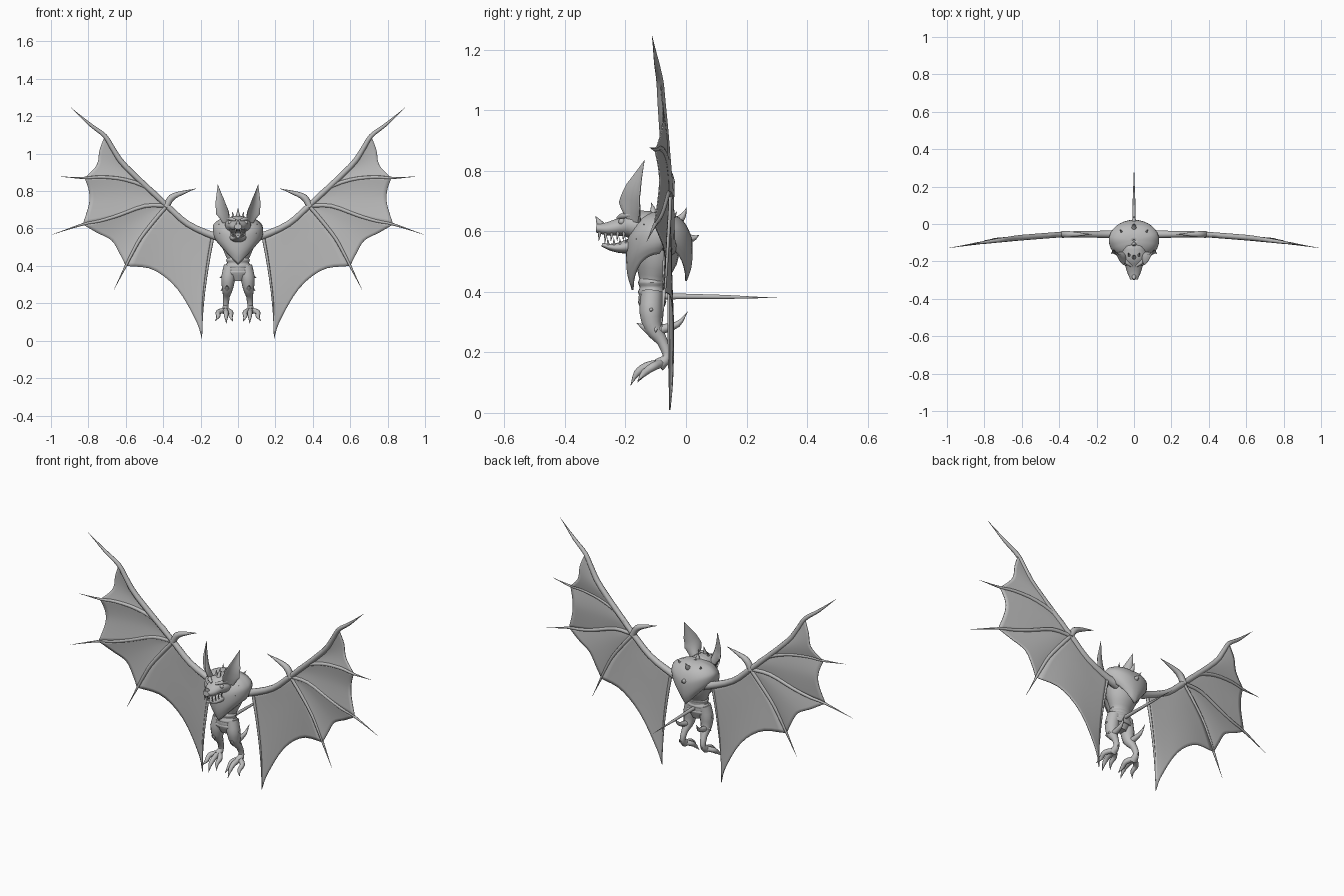
import bpy, bmesh
from math import sin, cos, pi, radians
from mathutils import Vector as V

if "Cube" in bpy.data.objects:
    bpy.data.objects.remove(bpy.data.objects["Cube"])

grey = bpy.data.materials.new("stone_grey")
grey.use_nodes = True
COLOUR = (0.5, 0.5, 0.5, 1)
grey.diffuse_color = COLOUR
grey.node_tree.nodes["Principled BSDF"].inputs["Base Color"].default_value = COLOUR


def build(name, rows, closed=True, mirror=False, solid=0):
    """Skin a grid of points into a smooth object, capping closed rings."""
    bm = bmesh.new()
    grid = [[bm.verts.new(p) for p in row] for row in rows]
    n = len(grid[0])
    for a, b in zip(grid, grid[1:]):
        for i in range(n if closed else n - 1):
            j = (i + 1) % n
            bm.faces.new((a[i], a[j], b[j], b[i]))
    if closed and not solid:
        bm.faces.new(grid[0])
        bm.faces.new(grid[-1])
    if not closed:
        bmesh.ops.remove_doubles(bm, verts=bm.verts[:], dist=1e-5)
    bmesh.ops.recalc_face_normals(bm, faces=bm.faces[:])
    me = bpy.data.meshes.new(name)
    bm.to_mesh(me)
    bm.free()
    me.materials.append(grey)
    me.shade_smooth()
    me.set_sharp_from_angle(angle=radians(50))
    ob = bpy.data.objects.new(name, me)
    bpy.context.collection.objects.link(ob)
    if solid:
        ob.modifiers.new("Thickness", "SOLIDIFY").thickness = solid
    if mirror:
        m = ob.modifiers.new("Mirror", "MIRROR")
        m.use_mirror_merge = False
    return ob


def curve(pts, t):
    """Point on a smooth curve through pts, t from 0 to 1."""
    n = len(pts) - 1
    i = min(int(t * n), n - 1)
    f = t * n - i
    b, c = V(pts[i]), V(pts[i + 1])
    a = V(pts[i - 1]) if i else 2 * b - c
    d = V(pts[i + 2]) if i + 2 <= n else 2 * c - b
    return b + 0.5 * f * (c - a + f * (2 * a - 5 * b + 4 * c - d + f * (3 * (b - c) + d - a)))


def tube(name, pts, radii, mirror=False, ref=(1, 0, 0), sides=10, steps=3, cup=0):
    """Loft elliptical rings along a smooth path."""
    radii = [r if isinstance(r, tuple) else (r, r) for r in radii]
    n = (len(pts) - 1) * steps
    path = [curve(pts, k / n) for k in range(n + 1)]
    rows = []
    for k, p in enumerate(path):
        d = (path[min(k + 1, n)] - path[max(k - 1, 0)]).normalized()
        u = V(ref) - d * V(ref).dot(d)
        u.normalize()
        v = d.cross(u)
        i = min(k // steps, len(radii) - 2)
        f = k / steps - i
        ru, rv = (max(0.0006, x + (y - x) * f) for x, y in zip(radii[i], radii[i + 1]))
        rows.append([p + u * ru * cos(a) + v * (rv * sin(a) + cup * ru * cos(a) ** 2)
                     for a in (2 * pi * s / sides for s in range(sides))])
    return build(name, rows, True, mirror)


def spike(name, base, tip, r, mirror=False, bend=(0, 0, 0)):
    b, t = V(base), V(tip)
    ref = (1, 0, 0) if abs((t - b).normalized().x) < 0.8 else (0, 1, 0)
    tube(name, [b, (b + t) / 2 + V(bend), t], [r, r * 0.6, 0], mirror, ref, 8)


# ---- Wings: x, z outlines bowed forward towards the tips
def wing(pts):
    return [V((x, -0.055 - 0.075 * max(0, (x - 0.35) / 0.65) ** 1.5, z)) for x, z in pts]


wrist = (0.38, 0.722)
fingers = [wing([wrist] + f) for f in (
    [(0.6, 0.93), (0.665, 1.02), (0.712, 1.095), (0.79, 1.155), (0.893, 1.246)],
    [(0.47, 0.81), (0.6, 0.86), (0.73, 0.875), (0.82, 0.87), (0.947, 0.877)],
    [(0.5, 0.72), (0.64, 0.67), (0.74, 0.64), (0.83, 0.622), (0.995, 0.567)],
    [(0.45, 0.64), (0.52, 0.55), (0.565, 0.47), (0.6, 0.4), (0.663, 0.273)])]
arm = wing([wrist, (0.27, 0.625), (0.134, 0.562)])
inner = wing([(0.134, 0.562), (0.163, 0.396), (0.187, 0.198), (0.193, 0.01)])
hems = [wing(h) for h in (
    [(0.74, 1.02), (0.755, 0.94)],
    [(0.797, 0.8), (0.797, 0.73)],
    [(0.755, 0.578), (0.675, 0.535), (0.63, 0.46)],
    [(0.455, 0.38), (0.326, 0.278), (0.225, 0.107)])]


def panel(name, left, right, top, bottom, n=14):
    """Membrane patch filled between four edge curves, sagging in the middle."""
    rows = []
    for j in range(n + 1):
        t, row = j / n, []
        for i in range(n + 1):
            s = i / n
            p = (curve(left, t) * (1 - s) + curve(right, t) * s
                 + curve(top, s) * (1 - t) + curve(bottom, s) * t
                 - (V(top[0]) * (1 - s) + V(top[-1]) * s) * (1 - t)
                 - (V(bottom[0]) * (1 - s) + V(bottom[-1]) * s) * t)
            p.y += 0.012 * sin(pi * s) * t
            row.append(p)
        rows.append(row)
    build(name, rows, False, True, 0.004)


for i in range(4):
    left = fingers[i][:4] if i == 0 else fingers[i][:5]
    right = fingers[i + 1][:5] if i < 3 else inner
    top = [left[0], left[0]] if i < 3 else arm
    panel("wing_membrane_%d" % (i + 1), left, right, top, [left[-1]] + hems[i] + [right[-1]])

for i, f in enumerate(fingers):
    r = 0.015 if i == 0 else 0.011
    tube("wing_finger_%d" % (i + 1), f, [r, r, r * 0.9, r * 0.8, r * 0.6, 0], True, (0, 1, 0), 8)
tube("wing_arm", arm + wing([(0.07, 0.55)]), [0.016, 0.017, 0.02, 0.03], True, (0, 1, 0))
tube("wing_inner_rib", inner, [0.009, 0.007, 0.005, 0], True, (0, 1, 0), 8)
tube("wing_thumb", wing([(0.385, 0.715), (0.355, 0.765), (0.3, 0.79), (0.225, 0.813)]),
     [0.018, 0.018, 0.011, 0], True, (0, 1, 0), 8)

# ---- Mantle over the shoulders with a pointed hem front and back
profile = [(0, 0.04, 0), (0.04, 0.42, 0), (0.16, 0.76, 0), (0.36, 0.97, 0), (0.55, 1.02, 0),
           (0.8, 0.98, 0), (1, 0.84, 0)]
rows = []
for k in range(19):
    t, r, _ = curve(profile, k / 18)
    row = []
    for j in range(32):
        a = 2 * pi * j / 32
        hem = (0.405 if cos(a) > 0 else 0.435) + 0.12 * abs(sin(a))
        row.append((0.132 * r * sin(a), -0.088 - 0.108 * r * cos(a), 0.665 + (hem - 0.665) * t))
    rows.append(row)
build("mantle", rows, True, False, 0.006)

# ---- Torso, waist wraps and tail
tube("torso", [(0, -0.09, 0.58), (0, -0.1, 0.5), (0, -0.11, 0.43), (0, -0.112, 0.37), (0, -0.11, 0.32)],
     [(0.1, 0.08), (0.085, 0.07), (0.055, 0.042), (0.068, 0.045), (0.03, 0.025)], sides=20)
for i in range(3):
    z = 0.445 - i * 0.032
    tube("waist_wrap", [(0, -0.112, z), (0, -0.112, z - 0.014), (0, -0.112, z - 0.028)],
         [(0.056 + i * 0.006, 0.041), (0.064 + i * 0.006, 0.047), (0.058 + i * 0.006, 0.042)], sides=20)
tube("tail", [(0, -0.1, 0.385), (0, -0.03, 0.385), (0, 0.13, 0.383), (0, 0.3, 0.38)],
     [0.012, 0.01, 0.007, 0])

# ---- Spines down the back and on the shoulders
for base, tip in (((0, -0.11, 0.65), (0, -0.115, 0.695)), ((0, -0.03, 0.63), (0, 0.002, 0.678)),
                  ((0, 0.0, 0.575), (0, 0.043, 0.587))):
    spike("back_spine", base, tip, 0.017, bend=(0, 0.004, -0.003))
for base, tip in (((0.06, -0.05, 0.63), (0.075, -0.03, 0.665)), ((0.07, -0.13, 0.6), (0.105, -0.14, 0.625)),
                  ((0.06, -0.15, 0.57), (0.1, -0.165, 0.575))):
    spike("shoulder_spine", base, tip, 0.01, True)

# ---- Head, jaws and teeth
tube("skull", [(0, -0.08, 0.6), (0, -0.13, 0.61), (0, -0.18, 0.62), (0, -0.22, 0.614), (0, -0.26, 0.608),
               (0, -0.297, 0.61)],
     [(0.03, 0.03), (0.072, 0.06), (0.068, 0.048), (0.048, 0.03), (0.036, 0.022), (0.02, 0.014)], sides=18)
tube("lower_jaw", [(0, -0.13, 0.572), (0, -0.19, 0.55), (0, -0.24, 0.546), (0, -0.278, 0.556)],
     [(0.05, 0.035), (0.045, 0.024), (0.032, 0.013), (0.012, 0.006)], sides=16)
tube("brow_ridge", [(0.012, -0.225, 0.643), (0.04, -0.205, 0.652), (0.068, -0.165, 0.655)],
     [0.006, 0.011, 0.004], True)
spike("nose_horn", (0, -0.28, 0.618), (0, -0.299, 0.65), 0.014)
spike("crown_spine", (0, -0.18, 0.655), (0, -0.165, 0.71), 0.013)
spike("crown_side_spine", (0.025, -0.17, 0.655), (0.03, -0.155, 0.69), 0.009, True)
for i in range(5):
    y, x = -0.285 + i * 0.02, 0.014 + i * 0.006
    spike("upper_tooth", (x, y, 0.597), (x, y - 0.003, 0.567 - 0.008 * (i == 1)), 0.006, True)
    if i:
        spike("lower_tooth", (x - 0.005, y + 0.008, 0.551), (x - 0.005, y + 0.006, 0.579), 0.005, True)
for i in range(3):
    spike("cheek_spike", (0.055, -0.15, 0.625 - i * 0.03), (0.095 - i * 0.008, -0.125, 0.635 - i * 0.035),
          0.011, True)
for x in (0.043, -0.043):
    bpy.ops.mesh.primitive_uv_sphere_add(segments=12, ring_count=8, radius=0.011, location=(x, -0.212, 0.632))
    eye = bpy.context.object
    eye.name = "eye"
    eye.data.materials.append(grey)
    eye.data.shade_smooth()

# ---- Cupped ears
tube("ear", [(0.055, -0.165, 0.635), (0.07, -0.172, 0.69), (0.088, -0.163, 0.745), (0.108, -0.137, 0.835)],
     [(0.026, 0.014), (0.048, 0.009), (0.034, 0.007), 0], True, (1, 1, 0), 16, 4, cup=-0.45)

# ---- Legs, spurs and clawed feet
tube("leg", [(0.04, -0.112, 0.4), (0.052, -0.116, 0.335), (0.056, -0.108, 0.28), (0.062, -0.078, 0.235),
             (0.066, -0.062, 0.185), (0.068, -0.09, 0.158)],
     [0.036, 0.038, 0.03, 0.018, 0.015, 0.022], True, sides=12)
spike("knee_spike", (0.058, -0.125, 0.275), (0.06, -0.163, 0.297), 0.014, True)
spike("heel_spur", (0.06, -0.085, 0.275), (0.07, 0.006, 0.335), 0.017, True, (0, 0.012, -0.012))
spike("thigh_spike", (0.075, -0.115, 0.345), (0.1, -0.115, 0.335), 0.01, True)
spike("shin_spike", (0.07, -0.1, 0.285), (0.095, -0.1, 0.265), 0.01, True)
spike("back_claw", (0.067, -0.07, 0.175), (0.067, -0.04, 0.183), 0.011, True)
for x, y, z in ((0.026, -0.16, 0.1), (0.062, -0.183, 0.09), (0.122, -0.16, 0.105)):
    m = 0.068 + (x - 0.068) * 0.7
    tube("toe", [(0.068, -0.08, 0.165), (m, y + 0.05, 0.152), (m, y + 0.02, 0.13), (x, y, z)],
         [0.015, 0.014, 0.011, 0], True, sides=8)
